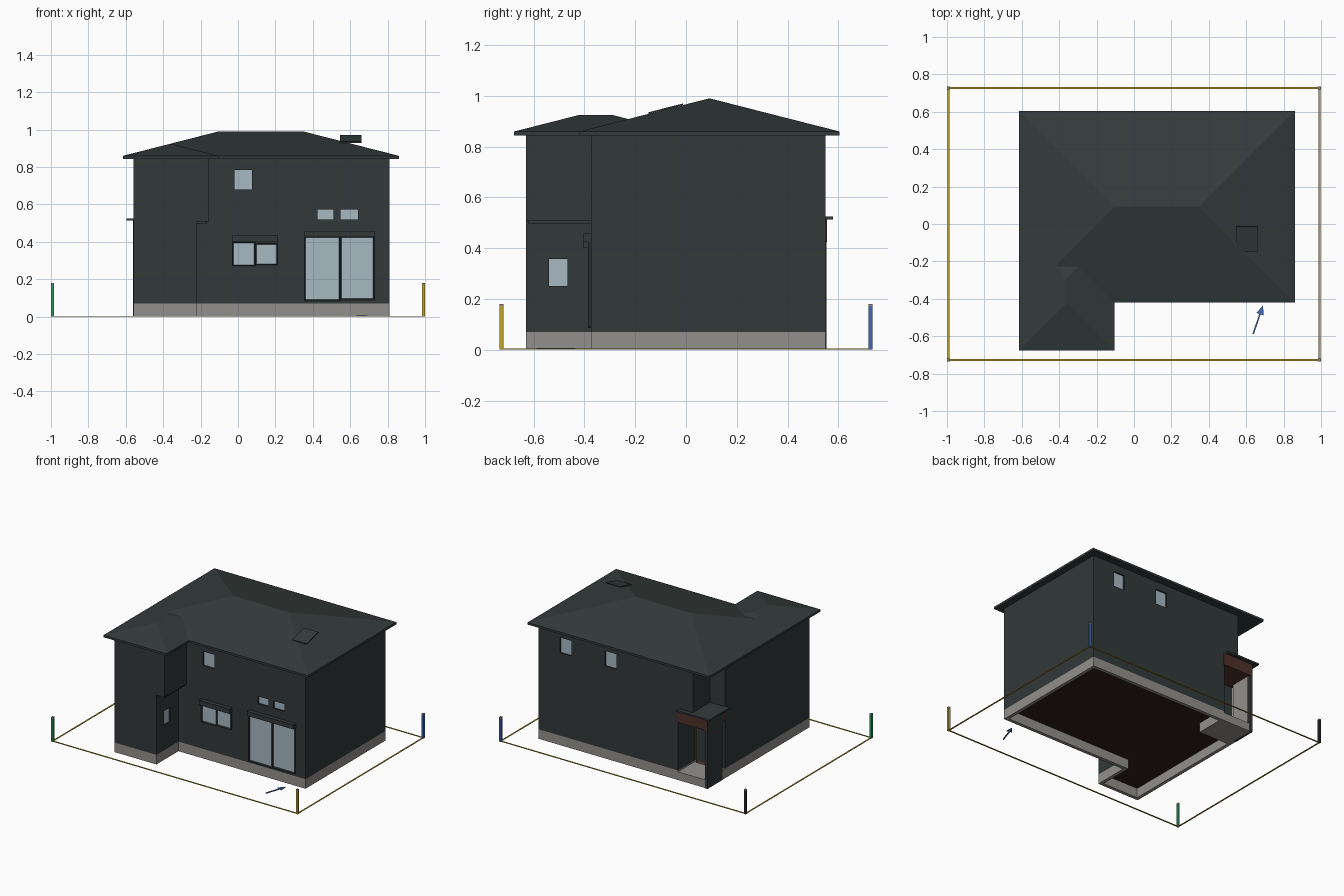
import bpy, bmesh, math
from mathutils import Matrix, Vector

cube = bpy.data.objects.get("Cube")
if cube:
    bpy.data.objects.remove(cube, do_unlink=True)


def material(name, r, g, b):
    m = bpy.data.materials.new(name)
    m.use_nodes = True
    m.diffuse_color = (r, g, b, 1)
    m.node_tree.nodes["Principled BSDF"].inputs["Base Color"].default_value = (r, g, b, 1)
    return m


WALL = material("wall green grey", 0.032, 0.041, 0.041)
ROOF = material("roof green grey", 0.034, 0.044, 0.043)
STONE = material("foundation grey", 0.29, 0.28, 0.26)
GLASS = material("window glass", 0.39, 0.48, 0.54)
FRAME = material("dark frame", 0.021, 0.026, 0.026)
BROWN = material("porch brown", 0.075, 0.032, 0.022)
FLOOR = material("underfloor brown", 0.026, 0.013, 0.011)
YELLOW = material("rope yellow", 0.53, 0.37, 0.03)
GREEN = material("post green", 0.03, 0.32, 0.11)
BLUE = material("marker blue", 0.05, 0.14, 0.45)


def finish(name, bm, *mats):
    bmesh.ops.recalc_face_normals(bm, faces=bm.faces)
    mesh = bpy.data.meshes.new(name)
    bm.to_mesh(mesh)
    bm.free()
    for m in mats:
        mesh.materials.append(m)
    ob = bpy.data.objects.new(name, mesh)
    bpy.context.collection.objects.link(ob)
    return ob


def box_mesh(lo, hi):
    lo, hi = Vector(lo), Vector(hi)
    bm = bmesh.new()
    mat = Matrix.Translation((lo + hi) / 2) @ Matrix.Diagonal((*(hi - lo), 1))
    bmesh.ops.create_cube(bm, size=1, matrix=mat)
    bm.normal_update()
    return bm


def box(name, lo, hi, mat):
    return finish(name, box_mesh(lo, hi), mat)


def prism(name, outline, z0, z1, mat, rim=0):
    """Extrude an outline upwards; rim keeps only a border of that width."""
    bm = bmesh.new()
    face = bm.faces.new([bm.verts.new((x, y, z0)) for x, y in outline])
    bm.normal_update()
    if rim:
        bmesh.ops.inset_region(bm, faces=[face], thickness=rim, use_boundary=True)
        bm.faces.remove(face)
    new = bmesh.ops.extrude_face_region(bm, geom=list(bm.faces), use_keep_orig=True)["geom"]
    top = [v for v in new if isinstance(v, bmesh.types.BMVert)]
    bmesh.ops.translate(bm, verts=top, vec=(0, 0, z1 - z0))
    return finish(name, bm, mat)


def hip_roof(name, x0, x1, y0, y1, eave, thick, pitch):
    bm = bmesh.new()
    corners = [(x0, y0), (x1, y0), (x1, y1), (x0, y1)]
    low = [bm.verts.new((x, y, eave - thick)) for x, y in corners]
    a, b, c, d = [bm.verts.new((x, y, eave)) for x, y in corners]
    half = min(x1 - x0, y1 - y0) / 2
    top = eave + half * pitch
    bm.faces.new(low)
    for i, (p, q) in enumerate([(a, b), (b, c), (c, d), (d, a)]):
        bm.faces.new((low[i], low[(i + 1) % 4], q, p))
    r = bm.verts.new((x0 + half, y0 + half, top))
    s = bm.verts.new((x1 - half, y1 - half, top))
    if x1 - x0 > y1 - y0:
        slopes = [(a, b, s, r), (b, c, s), (c, d, r, s), (d, a, r)]
    else:
        slopes = [(a, b, r), (b, c, s, r), (c, d, s), (d, a, r, s)]
    for f in slopes:
        bm.faces.new(f)
    return finish(name, bm, ROOF)


def framed_panel(name, lo, hi, normal, frame, panel, border=0.01):
    """Box whose outward face is inset and sunk to form the panel."""
    bm = box_mesh(lo, hi)
    pane = [f for f in bm.faces if f.normal.dot(Vector(normal)) > 0.9]
    bmesh.ops.inset_individual(bm, faces=pane, thickness=border, depth=-0.007)
    for f in pane:
        f.material_index = 1
    return finish(name, bm, frame, panel)


def recessed_window(name, wall, centre, half, normal):
    """Cut a shallow opening into the wall and set a pane at its back."""
    c, h, n = Vector(centre), Vector(half), Vector(normal)
    cutter = box("window_cutter", c - h - 0.02 * abs_vec(n), c + h + 0.02 * abs_vec(n), FRAME)
    mod = wall.modifiers.new(name, 'BOOLEAN')
    mod.operation, mod.solver, mod.object = 'DIFFERENCE', 'EXACT', cutter
    mod.material_mode = 'TRANSFER'
    bpy.context.view_layer.objects.active = wall
    bpy.ops.object.modifier_apply(modifier=name)
    bpy.data.objects.remove(cutter, do_unlink=True)
    back = c - 0.016 * n
    box(name, back - h - 0.004 * abs_vec(n), back + h + 0.004 * abs_vec(n), GLASS)


def abs_vec(v):
    return Vector([abs(k) for k in v])


# Walls and foundation ring
W, E, S, N = -0.56, 0.81, -0.375, 0.55
PORCH_Y, OVERHANG_Z = 0.35, 0.508


def footprint(wing_x, notch_x):
    return [(W, -0.63), (wing_x, -0.63), (wing_x, S), (E, S), (E, N),
            (notch_x, N), (notch_x, PORCH_Y), (W, PORCH_Y)]


prism("foundation", footprint(-0.22, -0.32), 0, 0.07, STONE, rim=0.035)
lower_walls = prism("lower_walls", footprint(-0.22, -0.32), 0.07, OVERHANG_Z, WALL)
upper_walls = prism("upper_walls", footprint(-0.155, -0.44), OVERHANG_Z, 0.86, WALL)
box("overhang_soffit", (-0.23, -0.62, 0.495), (-0.167, S, OVERHANG_Z), WALL)

# Dark underside of the ground floor
lower_walls.data.materials.append(FLOOR)
for poly in lower_walls.data.polygons:
    if poly.normal.z < -0.5:
        poly.material_index = 1

# Roofs
hip_roof("main_roof", -0.615, 0.86, -0.42, 0.605, 0.86, 0.016, 0.255)
hip_roof("wing_roof", -0.615, -0.105, -0.677, -0.035, 0.86, 0.016, 0.255)
plate = box("roof_plate", (-0.058, -0.07, -0.003), (0.058, 0.07, 0.003), ROOF)
plate.location = (0.603, -0.08, 0.95)
plate.rotation_euler.x = math.atan(0.255)

# Small windows set into the walls
for i, (x, z, w, h) in enumerate([(0.027, 0.732, 0.047, 0.052),
                                  (0.468, 0.547, 0.043, 0.027), (0.595, 0.547, 0.046, 0.027)]):
    recessed_window("front_window_%d" % i, upper_walls, (x, S, z), (w, 0, h), (0, -1, 0))
for i, x in enumerate((0.59, 0.225)):
    recessed_window("back_window_%d" % i, upper_walls, (x, N, 0.732), (0.045, 0, 0.056), (0, 1, 0))
recessed_window("wing_window", lower_walls, (-0.22, -0.503, 0.304), (0, 0.037, 0.053), (1, 0, 0))

# Wide windows with projecting frames and shutter boxes
for name, x0, x1, z0, z1 in [("double_window_a", -0.03, 0.093, 0.27, 0.402),
                             ("double_window_b", 0.093, 0.212, 0.275, 0.392),
                             ("patio_door_a", 0.355, 0.546, 0.085, 0.43),
                             ("patio_door_b", 0.546, 0.73, 0.09, 0.43)]:
    framed_panel(name, (x0, S - 0.011, z0), (x1, S + 0.01, z1), (0, -1, 0), FRAME, GLASS)
box("double_window_shutter", (-0.032, -0.405, 0.4), (0.215, S, 0.435), WALL)
box("patio_door_shutter", (0.355, -0.405, 0.425), (0.732, S, 0.458), WALL)

# Corner porch
box("porch_floor", (W, PORCH_Y, 0), (-0.32, N, 0.06), STONE)
box("porch_canopy", (-0.595, 0.338, 0.513), (-0.33, 0.58, 0.525), ROOF)
box("porch_beam", (W, PORCH_Y, 0.425), (-0.315, N + 0.005, 0.513), BROWN)
box("porch_side_wall", (W - 0.002, 0.38, 0.0), (-0.54, N + 0.004, 0.513), WALL)
box("porch_side_lining", (-0.54, 0.385, 0.06), (-0.535, 0.535, 0.425), STONE)
framed_panel("porch_door", (-0.47, PORCH_Y, 0.06), (-0.335, PORCH_Y + 0.01, 0.425),
             (0, 1, 0), BROWN, WALL, border=0.015)

# Boundary posts and rope
PX, PY, R = 0.9925, 0.7275, 0.0075
for name, sx, sy, mat in [("front_right", -1, -1, GREEN), ("front_left", 1, -1, YELLOW),
                          ("back_left", 1, 1, BLUE), ("back_right", -1, 1, FRAME)]:
    x, y = sx * PX, sy * PY
    box(name + "_post", (x - R, y - R, 0), (x + R, y + R, 0.172), mat)
    box(name + "_post_cap", (x - R, y - R, 0.172), (x + R, y + R, 0.18), STONE)
for side, s in (("left", 1), ("right", -1)):
    box(side + "_rope", (s * PX - 0.005, -PY, 0), (s * PX + 0.005, PY, 0.004), YELLOW)
for side, s in (("front", -1), ("back", 1)):
    box(side + "_rope", (-PX, s * PY - 0.005, 0), (PX, s * PY + 0.005, 0.004), YELLOW)

# Ground arrow pointing at the house
tail, tip = Vector((0.637, -0.588)), Vector((0.69, -0.435))
along = (tip - tail).normalized()
across = Vector((along.y, -along.x))
neck = tip - along * 0.05
prism("entry_arrow", [tail + across * 0.004, neck + across * 0.004, neck + across * 0.02, tip,
                      neck - across * 0.02, neck - across * 0.004, tail - across * 0.004],
      0, 0.006, BLUE)
